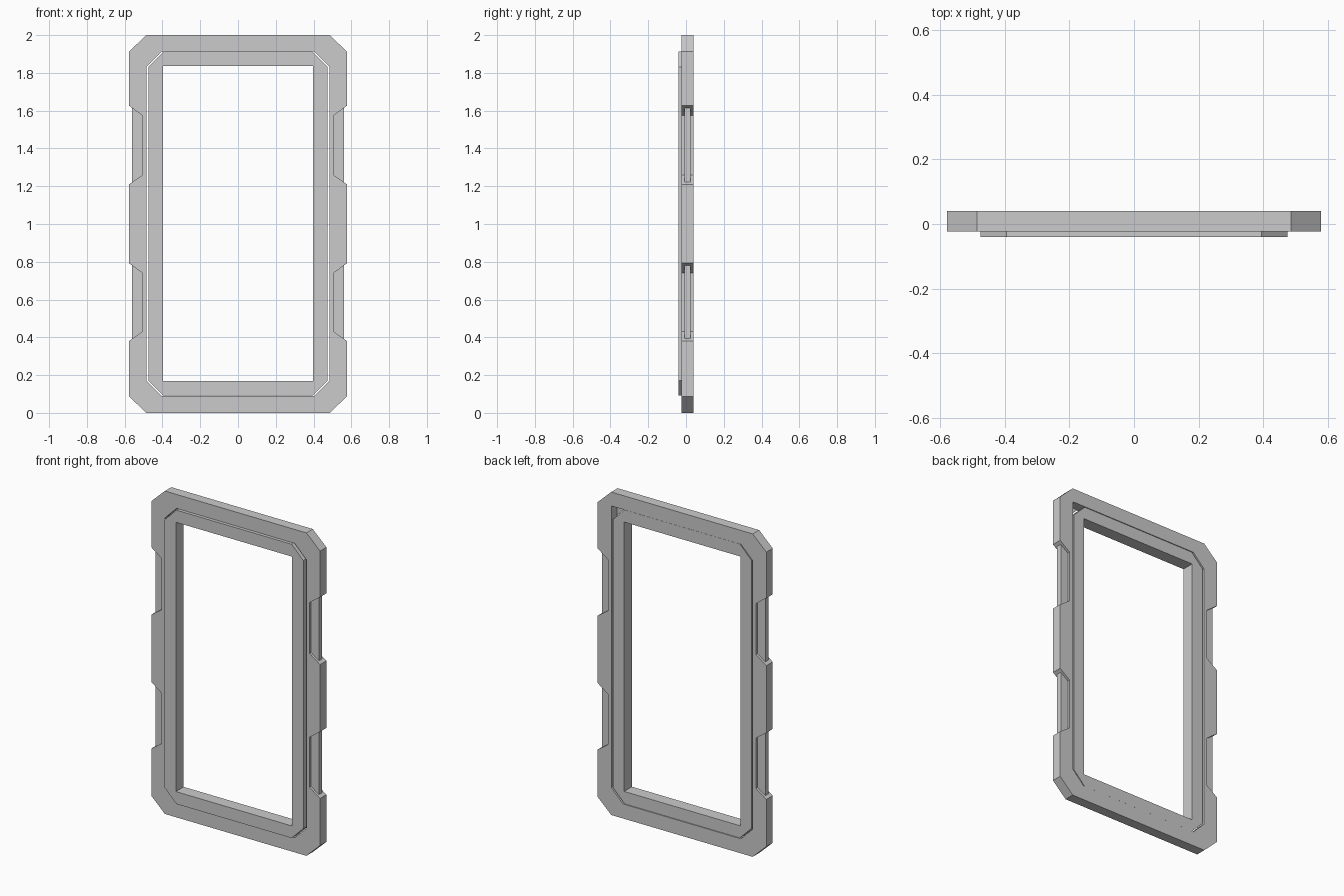
import bpy, bmesh

if "Cube" in bpy.data.objects:
    bpy.data.objects.remove(bpy.data.objects["Cube"])

FRONT, BACK = -0.0395, 0.0395


def prism(name, loops, y0, y1):
    """Extrude closed x/z outlines (first outer, then holes) from y0 to y1."""
    bm = bmesh.new()
    edges = []
    for pts in loops:
        vs = [bm.verts.new((x, y0, z)) for x, z in pts]
        edges += [bm.edges.new((vs[i - 1], vs[i])) for i in range(len(vs))]
    bmesh.ops.triangle_fill(bm, edges=edges, use_beauty=True, normal=(0, -1, 0))
    ret = bmesh.ops.extrude_face_region(bm, geom=bm.faces[:], use_keep_orig=True)
    moved = [g for g in ret["geom"] if isinstance(g, bmesh.types.BMVert)]
    bmesh.ops.translate(bm, verts=moved, vec=(0, y1 - y0, 0))
    bmesh.ops.recalc_face_normals(bm, faces=bm.faces[:])
    bmesh.ops.dissolve_limit(bm, angle_limit=0.001, verts=bm.verts[:], edges=bm.edges[:])
    me = bpy.data.meshes.new(name)
    bm.to_mesh(me)
    bm.free()
    ob = bpy.data.objects.new(name, me)
    bpy.context.collection.objects.link(ob)
    return ob


def symmetric(right):
    """Complete a right-hand half outline with its mirror image."""
    return right + [(-x, z) for x, z in reversed(right)]


def chamfered(hx, z0, z1, c):
    return symmetric([(hx - c, z0), (hx, z0 + c), (hx, z1 - c), (hx - c, z1)])


# Outer frame with chamfered corners and two grip notches per side
notches = [(0.38, 0.793), (1.209, 1.627)]
side = [(0.485, 0.0), (0.578, 0.088)]
for lo, hi in notches:
    side += [(0.578, lo), (0.507, lo + 0.05), (0.507, hi - 0.052), (0.578, hi)]
side += [(0.578, 1.912), (0.485, 2.0)]
outer = prism("outer_frame",
              [symmetric(side), chamfered(0.484, 0.09, 1.914, 0.08)],
              -0.023, BACK)

# Open pocket at one rear corner of the outer frame
cutter = prism("corner_pocket_cutter",
               [[(0.394, 1.914), (0.484, 1.824), (0.484, 1.914)]], -0.016, 0.06)
cutter.hide_render = True
cutter.hide_viewport = True
cutter.display_type = 'WIRE'
cut = outer.modifiers.new("pocket", 'BOOLEAN')
cut.operation = 'DIFFERENCE'
cut.solver = 'EXACT'
cut.object = cutter

# Inner frame, standing proud at the front
hole = symmetric([(0.398, 0.168), (0.398, 1.836)])
prism("inner_frame", [chamfered(0.475, 0.092, 1.912, 0.08), hole], FRONT, 0.037)

# Thin grip bars filling the notches
for sx, tag in ((-1, "left"), (1, "right")):
    for (lo, hi), level in zip(notches, ("lower", "upper")):
        bar = [(sx * 0.5, lo + 0.012), (sx * 0.56, lo + 0.012),
               (sx * 0.56, hi - 0.013), (sx * 0.5, hi - 0.013)]
        prism(f"grip_bar_{tag}_{level}", [bar], -0.008, 0.024)
